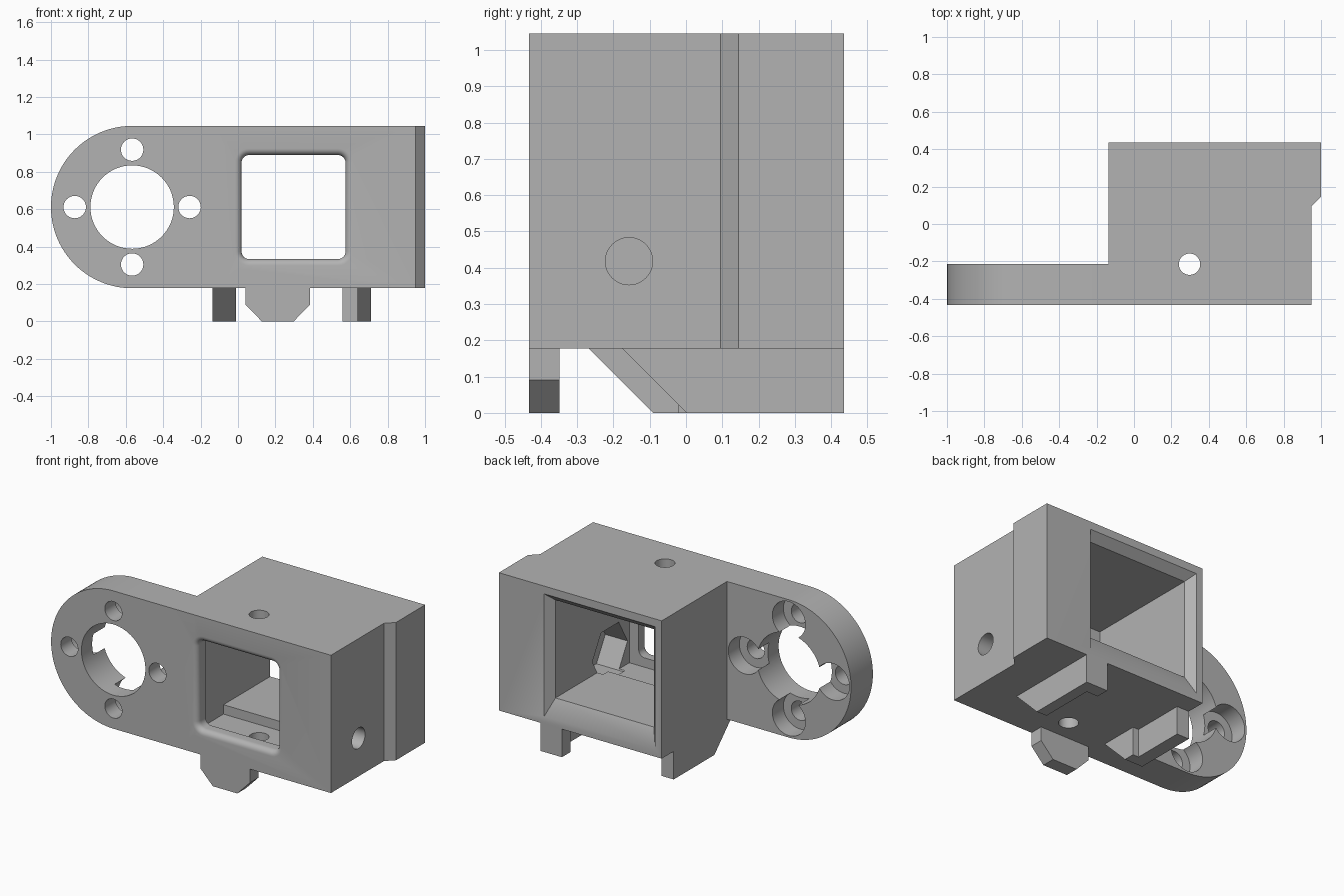
import bpy, bmesh
from math import cos, sin, pi, radians

cube = bpy.data.objects.get("Cube")
if cube:
    bpy.data.objects.remove(cube, do_unlink=True)

grey = bpy.data.materials.new("plain grey")
grey.use_nodes = True
grey.diffuse_color = (0.45, 0.45, 0.45, 1)
grey.node_tree.nodes["Principled BSDF"].inputs["Base Color"].default_value = grey.diffuse_color

PLACE = {"x": lambda u, v, c: (c, u, v),
         "y": lambda u, v, c: (u, c, v),
         "z": lambda u, v, c: (u, v, c)}


def loft(name, axis, sections):
    """Solid skinned through (position, outline) sections along an axis."""
    bm = bmesh.new()
    rings = [[bm.verts.new(PLACE[axis](u, v, c)) for u, v in pts] for c, pts in sections]
    n = len(rings[0])
    for a, b in zip(rings, rings[1:]):
        for i in range(n):
            j = (i + 1) % n
            bm.faces.new((a[i], a[j], b[j], b[i]))
    bm.faces.new(rings[0])
    bm.faces.new(rings[-1])
    bmesh.ops.recalc_face_normals(bm, faces=bm.faces)
    mesh = bpy.data.meshes.new(name)
    bm.to_mesh(mesh)
    bm.free()
    mesh.materials.append(grey)
    ob = bpy.data.objects.new(name, mesh)
    bpy.context.collection.objects.link(ob)
    return ob


def prism(name, axis, pts, a, b):
    return loft(name, axis, [(a, pts), (b, pts)])


def circle(u, v, r, n=48, start=0.0):
    return [(u + r * cos(start + 2 * pi * i / n), v + r * sin(start + 2 * pi * i / n)) for i in range(n)]


def rect(u0, u1, v0, v1):
    return [(u0, v0), (u1, v0), (u1, v1), (u0, v1)]


def rounded(u, v, half, r, n=6):
    """Square outline with rounded corners."""
    pts = []
    for k, (su, sv) in enumerate(((1, 1), (-1, 1), (-1, -1), (1, -1))):
        for i in range(n + 1):
            t = pi / 2 * (k + i / n)
            pts.append((u + su * (half - r) + r * cos(t), v + sv * (half - r) + r * sin(t)))
    return pts


def combine(target, other, operation):
    mod = target.modifiers.new("cut", "BOOLEAN")
    mod.operation = operation
    mod.solver = "EXACT"
    mod.object = other
    bpy.context.view_layer.objects.active = target
    bpy.ops.object.modifier_apply(modifier=mod.name)
    bpy.data.objects.remove(other, do_unlink=True)


BOTTOM, TOP = 0.177, 1.045
FRONT, BACK = -0.432, 0.435
MID = (BOTTOM + TOP) / 2
R = (TOP - BOTTOM) / 2
RING_X = R - 1
WIN_X = 0.297

# Main housing with the raised strip along its side
housing = prism("housing", "z", [(-0.135, FRONT), (0.95, FRONT), (0.95, 0.095), (1, 0.145),
                                 (1, BACK), (-0.135, BACK)], BOTTOM, TOP)

# Round-ended mounting plate
arc = [(RING_X + R * cos(t), MID + R * sin(t)) for t in (pi / 2 + pi * i / 48 for i in range(49))]
plate = prism("mounting_plate", "y", arc + [(0, BOTTOM), (0, TOP)], FRONT, -0.215)
combine(housing, plate, "UNION")

# Large bore, four screw holes and their rear counterbores
combine(housing, prism("bore", "y", circle(RING_X, MID, 0.223, 64), -0.6, 0), "DIFFERENCE")
for k in range(4):
    u = RING_X + 0.307 * cos(k * pi / 2)
    v = MID + 0.307 * sin(k * pi / 2)
    combine(housing, prism("screw_hole", "y", circle(u, v, 0.06, 32), -0.6, -0.2), "DIFFERENCE")
    combine(housing, prism("counterbore", "y", circle(u, v, 0.115), -0.325, -0.2), "DIFFERENCE")

# Rear cavity: chamfered mouth, then a lower floor near the front wall
mouth = rect(-0.09, 0.684, 0.224, 0.996)
inner = rect(-0.045, 0.64, 0.333, 0.95)
deep = rect(-0.045, 0.64, 0.274, 0.95)
cavity = loft("cavity", "y", [(0.5, mouth), (BACK, mouth), (0.385, inner), (-0.08, inner),
                              (-0.08, deep), (-0.35, deep)])
combine(housing, cavity, "DIFFERENCE")

# Front window with a rounded lip
LIP = 0.035
sections = [(-0.5, rounded(WIN_X, MID, 0.278 + LIP, 0.04 + LIP))]
for i in range(7):
    t = pi / 2 * i / 6
    grow = LIP * (1 - sin(t))
    sections.append((FRONT + LIP * (1 - cos(t)), rounded(WIN_X, MID, 0.278 + grow, 0.04 + grow)))
sections.append((-0.3, rounded(WIN_X, MID, 0.278, 0.04)))
combine(housing, loft("window", "y", sections), "DIFFERENCE")

# Vertical hole, side screw hole and its six-sided nut pocket
combine(housing, prism("vertical_hole", "z", circle(0.297, -0.215, 0.057), 0, 1.2), "DIFFERENCE")
combine(housing, prism("side_hole", "x", circle(-0.157, 0.418, 0.065), 0.5, 1.1), "DIFFERENCE")
combine(housing, prism("nut_pocket", "x", circle(-0.157, 0.418, 0.175, 6), 0.6, 0.795), "DIFFERENCE")

# Front foot with bevelled lower corners
feet = [prism("front_foot", "y", [(0.04, BOTTOM), (0.04, 0.09), (0.127, 0), (0.298, 0),
                                  (0.385, 0.09), (0.385, BOTTOM)], FRONT, -0.348)]


def ramp(y_top, y_back):
    return [(y_top, BOTTOM), (y_top + BOTTOM, 0), (y_back, 0), (y_back, BOTTOM)]


# Side feet with sloped noses
left_foot = prism("left_foot", "x", ramp(-0.175, BACK), 0.64, 0.71)
combine(left_foot, prism("left_foot_tab", "z", rect(0.56, 0.67, 0.352, BACK), 0, BOTTOM), "UNION")
right_foot = prism("right_foot", "x", ramp(-0.267, -0.02), -0.135, -0.01)
combine(right_foot, prism("right_foot_tail", "z", rect(-0.135, -0.05, -0.05, 0.315), 0, BOTTOM), "UNION")
feet += [left_foot, right_foot]

# Smooth the round surfaces, keep the edges sharp
bpy.ops.object.select_all(action="DESELECT")
for ob in [housing] + feet:
    ob.select_set(True)
bpy.context.view_layer.objects.active = housing
bpy.ops.object.shade_smooth_by_angle(angle=radians(30))
